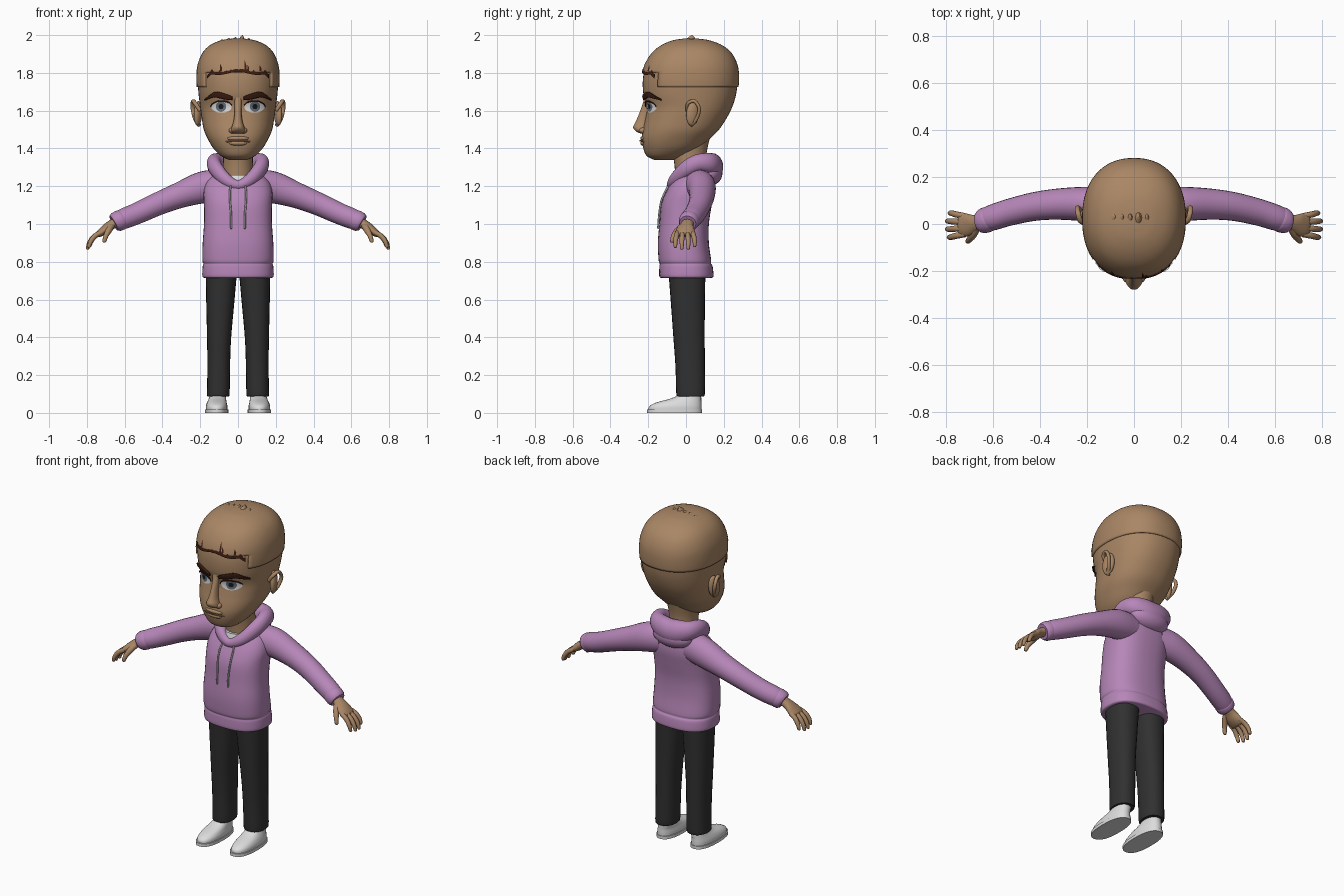
import bpy, bmesh, math, random
from mathutils import Vector, Matrix, Euler
from mathutils.bvhtree import BVHTree

if "Cube" in bpy.data.objects:
    bpy.data.objects.remove(bpy.data.objects["Cube"])
random.seed(4)


def material(name, r, g, b):
    m = bpy.data.materials.new(name)
    m.use_nodes = True
    m.diffuse_color = (r, g, b, 1)
    bsdf = m.node_tree.nodes["Principled BSDF"]
    bsdf.inputs["Base Color"].default_value = (r, g, b, 1)
    bsdf.inputs["Roughness"].default_value = 0.8
    return m


SKIN = material("tan skin", 0.40, 0.24, 0.13)
LIP = material("lip brown", 0.27, 0.14, 0.08)
HOODIE = material("lilac cloth", 0.47, 0.24, 0.48)
PANTS = material("charcoal cloth", 0.03, 0.03, 0.03)
SHOE = material("off white", 0.72, 0.72, 0.72)
CORD = material("grey cord", 0.45, 0.45, 0.45)
BROW = material("dark brown hair", 0.045, 0.012, 0.006)
IRIS = material("slate iris", 0.13, 0.16, 0.2)
PUPIL = material("black", 0.01, 0.01, 0.012)


def finish(name, bm, mat, angle=50, recalc=True):
    if recalc:
        bmesh.ops.recalc_face_normals(bm, faces=bm.faces[:])
    me = bpy.data.meshes.new(name)
    bm.to_mesh(me)
    bm.free()
    me.materials.append(mat)
    me.shade_smooth()
    me.set_sharp_from_angle(angle=math.radians(angle))
    ob = bpy.data.objects.new(name, me)
    bpy.context.scene.collection.objects.link(ob)
    return ob


def smooth_path(rows, steps, closed):
    """Catmull-Rom through rows of equal length."""
    n = len(rows)
    pick = (lambda i: rows[i % n]) if closed else (lambda i: rows[max(0, min(n - 1, i))])
    out = []
    for i in range(n if closed else n - 1):
        p0, p1, p2, p3 = (pick(i + k) for k in (-1, 0, 1, 2))
        for s in range(steps):
            t = s / steps
            out.append([0.5 * (2 * b + (c - a) * t + (2 * a - 5 * b + 4 * c - d) * t * t
                               + (3 * b - a - 3 * c + d) * t ** 3)
                        for a, b, c, d in zip(p0, p1, p2, p3)])
    return out if closed else out + [list(rows[-1])]


def sweep(name, rows, mat, seg=24, steps=4, power=2.0, flat=False, closed=False, ref=(0, 0, 1)):
    """Skin elliptical sections (x, y, z, half width, half height) along a path."""
    rows = smooth_path(rows, steps, closed)
    n = len(rows)
    bm = bmesh.new()
    rings = []
    for i, (x, y, z, a, b) in enumerate(rows):
        if flat:
            u, v = Vector((1, 0, 0)), Vector((0, 1, 0))
        else:
            lo, hi = (i - 1, (i + 1) % n) if closed else (max(i - 1, 0), min(i + 1, n - 1))
            t = Vector(rows[hi][:3]) - Vector(rows[lo][:3])
            u = t.cross(Vector(ref)).normalized()
            v = u.cross(t).normalized()
        ring = []
        for k in range(seg):
            ang = 2 * math.pi * k / seg
            c, s = math.cos(ang), math.sin(ang)
            c = math.copysign(abs(c) ** (2 / power), c)
            s = math.copysign(abs(s) ** (2 / power), s)
            ring.append(bm.verts.new(Vector((x, y, z)) + u * (a * c) + v * (b * s)))
        rings.append(ring)
    for i in range(n if closed else n - 1):
        r, q = rings[i], rings[(i + 1) % n]
        for k in range(seg):
            j = (k + 1) % seg
            bm.faces.new((r[k], r[j], q[j], q[k]))
    if not closed:
        bm.faces.new(rings[0])
        bm.faces.new(rings[-1])
    return finish(name, bm, mat)


def ball(name, loc, size, mat, rot=(0, 0, 0)):
    bm = bmesh.new()
    bmesh.ops.create_uvsphere(bm, u_segments=24, v_segments=14, radius=1,
                              matrix=Matrix.LocRotScale(Vector(loc), Euler(rot), Vector(size)))
    return finish(name, bm, mat)


def surface(ob):
    me = ob.data
    return BVHTree.FromPolygons([v.co for v in me.vertices], [p.vertices[:] for p in me.polygons])


def front_y(tree, x, z):
    hit = tree.ray_cast(Vector((x, -1, z)), Vector((0, 1, 0)))[0]
    return hit.y if hit else 0.0


def plate(name, cols, mat, tree, lift, thick=0):
    """Thin plate laid on the front of a surface, from columns (x, low z, high z)."""
    bm = bmesh.new()
    cols = sorted(cols)
    grid = [[bm.verts.new((x, front_y(tree, x, z) - lift, z))
             for z in (lo + (hi - lo) * k / 4 for k in range(5))] for x, lo, hi in cols]
    for a, b in zip(grid, grid[1:]):
        for k in range(4):
            bm.faces.new((a[k], b[k], b[k + 1], a[k + 1]))
    ob = finish(name, bm, mat, recalc=False)
    if thick:
        mod = ob.modifiers.new("thickness", "SOLIDIFY")
        mod.thickness, mod.offset = thick, 1
    return ob


def oval(cx, cz, rx, rz, n=14):
    angles = [math.pi * (0.02 + 0.96 * i / n) for i in range(n + 1)]
    return [(cx + rx * math.cos(t), cz - rz * math.sin(t), cz + rz * math.sin(t)) for t in angles]


# Head: height, front y, back y, half width
profile = [(1.34, -.17, -.06, .05), (1.36, -.208, -.01, .09), (1.40, -.226, .07, .13),
           (1.45, -.234, .125, .16), (1.50, -.228, .175, .181), (1.56, -.215, .215, .192),
           (1.62, -.207, .245, .2), (1.69, -.226, .266, .209), (1.77, -.228, .274, .214),
           (1.84, -.212, .266, .207), (1.90, -.175, .235, .182), (1.94, -.125, .185, .142),
           (1.965, -.065, .12, .085), (1.974, -.01, .06, .03)]


def head_rows(grow):
    return [(0, (f + b) / 2, z + grow * max(0, (z - 1.75) / .22), w + grow, (b - f) / 2 + grow)
            for z, f, b, w in profile]


head = sweep("head", head_rows(0), SKIN, seg=48, steps=5, power=2.25, flat=True)
face = surface(head)

# Cropped hair shell, cut along the hairline
hair = sweep("hair_cap", head_rows(.007), SKIN, seg=64, steps=7, power=2.25, flat=True)
scalp = surface(hair)
bm = bmesh.new()
bm.from_mesh(hair.data)
low = [f for f in bm.faces if f.calc_center_median().z <
       (1.8 if f.calc_center_median().y < -.08 and abs(f.calc_center_median().x) < .17 else 1.73)]
bmesh.ops.delete(bm, geom=low, context="FACES")
bm.to_mesh(hair.data)
bm.free()
rim = hair.modifiers.new("thickness", "SOLIDIFY")
rim.thickness, rim.offset = .012, -1

# Dark ragged hairline
line = []
for i in range(45):
    x = -.165 + .33 * i / 44
    z = 1.797 + .008 * math.cos(x * 30) - 1.2 * max(0, abs(x) - .14)
    line.append((x, z, z + .014 + random.choice((0, 0, .003, .012))))
plate("hairline", line, BROW, scalp, .003)
for x, h in ((-.09, .04), (.04, .06), (.055, .035), (.12, .03)):
    plate("hair_strand", [(x - .006, 1.81, 1.812 + h), (x + .004, 1.81, 1.81 + h * .5)], BROW, scalp, .003)

# Small tufts on the crown
for x, top in ((-.13, 1.962), (-.095, 1.978), (-.06, 1.985), (-.025, 1.99), (.012, 2.0), (.045, 1.985)):
    base = 1.925 if x < -.1 else 1.95
    sweep("hair_tuft", [(x, .02, base, .028, .05), (x + .006, .025, (base + top) / 2, .018, .03),
                        (x + .012, .032, top, .002, .003)], SKIN, seg=8, flat=True)

# Nose and mouth
sweep("nose", [(0, -.225, 1.478, .02, .012), (0, -.232, 1.49, .038, .032), (0, -.235, 1.512, .034, .045),
               (0, -.23, 1.54, .025, .037), (0, -.218, 1.585, .019, .03), (0, -.21, 1.64, .019, .018),
               (0, -.21, 1.68, .02, .01)], SKIN, flat=True)
ball("upper_lip", (0, -.224, 1.453), (.058, .018, .013), SKIN)
ball("lower_lip", (0, -.224, 1.428), (.048, .018, .014), SKIN)
sweep("mouth_line", [(x, front_y(face, x, 1.44) - d, 1.441 - 1.5 * x * x, .003, .004)
                     for x, d in ((-.064, 0), (-.03, .006), (0, .01), (.03, .006), (.064, 0))], LIP, seg=8)

for s, side in ((1, "left"), (-1, "right")):
    # Eyes, brows and ears
    plate(side + "_eye", oval(s * .087, 1.62, .054, .031), SHOE, face, .003)
    plate(side + "_iris", oval(s * .09, 1.622, .027, .028), IRIS, face, .0045)
    plate(side + "_pupil", oval(s * .09, 1.622, .013, .014), PUPIL, face, .006)
    lid = [(x, hi - .003, hi + .004) for x, lo, hi in oval(s * .087, 1.62, .056, .031)]
    plate(side + "_eyelid", lid, BROW, face, .006, .004)
    brow = smooth_path([(s * .03, 1.658, 1.675), (s * .07, 1.662, 1.69), (s * .12, 1.672, 1.699),
                        (s * .17, 1.656, 1.663)], 5, False)
    plate(side + "_brow", brow, BROW, face, .002, .009)
    ball(side + "_nostril", (s * .031, -.225, 1.495), (.018, .024, .016), SKIN)
    ball(side + "_ear", (s * .212, .036, 1.585), (.02, .036, .066), SKIN, (-.12, 0, s * .35))
    sweep(side + "_ear_rim", [(s * .2, .005, 1.6, .008, .01), (s * .226, .01, 1.638, .009, .011),
                              (s * .238, .045, 1.65, .009, .011), (s * .24, .07, 1.61, .009, .011),
                              (s * .226, .055, 1.555, .009, .011), (s * .205, .025, 1.522, .009, .011)],
          SKIN, seg=10, ref=(1, 0, 0))

    # Sleeve and cuff
    sweep(side + "_sleeve", [(s * x, y, z, r, r * k) for x, y, z, r, k in (
        (.1, .065, 1.205, .08, 1.05), (.19, .083, 1.193, .075, 1.12), (.31, .085, 1.152, .067, 1.02),
        (.42, .075, 1.108, .061, 1), (.53, .05, 1.058, .057, 1), (.6, .028, 1.03, .055, 1),
        (.63, .018, 1.017, .05, 1))], HOODIE)
    sweep(side + "_cuff", [(s * x, y, z, r, r) for x, y, z, r in (
        (.608, .026, 1.028, .046), (.622, .02, 1.021, .054), (.645, .012, 1.011, .052),
        (.658, .009, 1.004, .044))], HOODIE)

    # Hand
    sweep(side + "_palm", [(s * .63, .015, 1.017, .033, .027), (s * .67, .005, .996, .034, .025),
                           (s * .705, -.003, .97, .048, .024), (s * .735, -.004, .948, .05, .018),
                           (s * .745, -.004, .94, .044, .01)], SKIN)
    for i, length in enumerate((.85, 1, 1, .9)):
        y, dy = .034 - .026 * i, .012 - .008 * i
        sweep(side + "_finger", [(s * (.72 + dx * length), y + dy * k, .957 - dz * length, r, r)
                                 for dx, dz, k, r in ((0, 0, 0, .013), (.04, .022, .5, .0135),
                                                      (.066, .055, 1, .012), (.076, .086, 1, .009),
                                                      (.077, .092, 1, .004))], SKIN, seg=10, ref=(0, 1, 0))
    sweep(side + "_thumb", [(s * .67, -.015, .99, .018, .018), (s * .685, -.045, .965, .017, .017),
                            (s * .7, -.066, .935, .013, .013), (s * .708, -.074, .908, .01, .01),
                            (s * .709, -.075, .902, .004, .004)], SKIN, seg=12, ref=(1, 0, 0))

    # Trouser leg
    sweep(side + "_trouser_leg", [(s * x, y, z, a, b) for x, y, z, a, b in (
        (.105, .024, .088, .057, .072), (.104, .024, .11, .06, .076), (.102, .022, .25, .06, .078),
        (.1, .016, .4, .064, .083), (.094, .01, .58, .074, .09), (.088, .005, .75, .083, .098))],
        PANTS, power=2.3, flat=True)

    # Shoe and sole
    sweep(side + "_shoe", [(s * x, y, z, a, b) for x, y, z, a, b in (
        (.113, -.058, .012, .057, .14), (.113, -.056, .035, .057, .138), (.112, -.038, .055, .052, .119),
        (.109, -.002, .075, .046, .083), (.107, .02, .095, .043, .06), (.107, .024, .12, .042, .055))],
        SHOE, power=2.3, flat=True)
    sweep(side + "_sole", [(s * .113, -.06, z, .062, .146) for z in (0, .01, .018)],
          SHOE, power=2.4, flat=True)

# Neck and undershirt
sweep("neck", [(0, .03, 1.2, .085, .085), (0, .025, 1.3, .08, .085), (0, .02, 1.38, .08, .09),
               (0, .03, 1.47, .09, .1)], SKIN, flat=True)
sweep("undershirt", [(0, .012, 1.18, .105, .1), (0, .015, 1.23, .098, .095), (0, .018, 1.26, .09, .09)],
      SHOE, flat=True)

# Hoodie body
body = sweep("hoodie_body", [(0, y, z, a, b) for z, y, a, b in (
    (.715, .002, .18, .135), (.725, .002, .189, .144), (.775, 0, .187, .141), (.79, -.003, .183, .136),
    (.81, -.006, .189, .139), (.9, -.014, .187, .135), (1.0, -.01, .18, .131), (1.1, .002, .18, .134),
    (1.17, .02, .182, .126), (1.225, .034, .165, .108), (1.265, .04, .125, .085))],
    HOODIE, seg=40, power=2.5, flat=True)

# Hood draped round the neck
half = [(.065, -.058, 1.235, .031, .034), (.115, .0, 1.29, .036, .042), (.127, .06, 1.322, .038, .046),
        (.105, .115, 1.322, .045, .054), (.055, .137, 1.31, .052, .066)]
ring = ([(0, -.078, 1.205, .024, .026)] + half + [(0, .143, 1.302, .054, .07)]
        + [(-x, y, z, a, b) for x, y, z, a, b in reversed(half)])
sweep("hood_roll", ring, HOODIE, closed=True, steps=5)
ball("hood_drape", (0, .125, 1.268), (.125, .068, .065), HOODIE)

# Drawstrings
chest = surface(body)
for s in (1, -1):
    hang = [(s * x, front_y(chest, s * x, z) - .006, z, .005, .005)
            for x, z in ((.03, 1.225), (.042, 1.18), (.042, 1.12), (.037, 1.05), (.036, .975))]
    sweep("drawstring", hang, CORD, seg=8, ref=(1, 0, 0))
